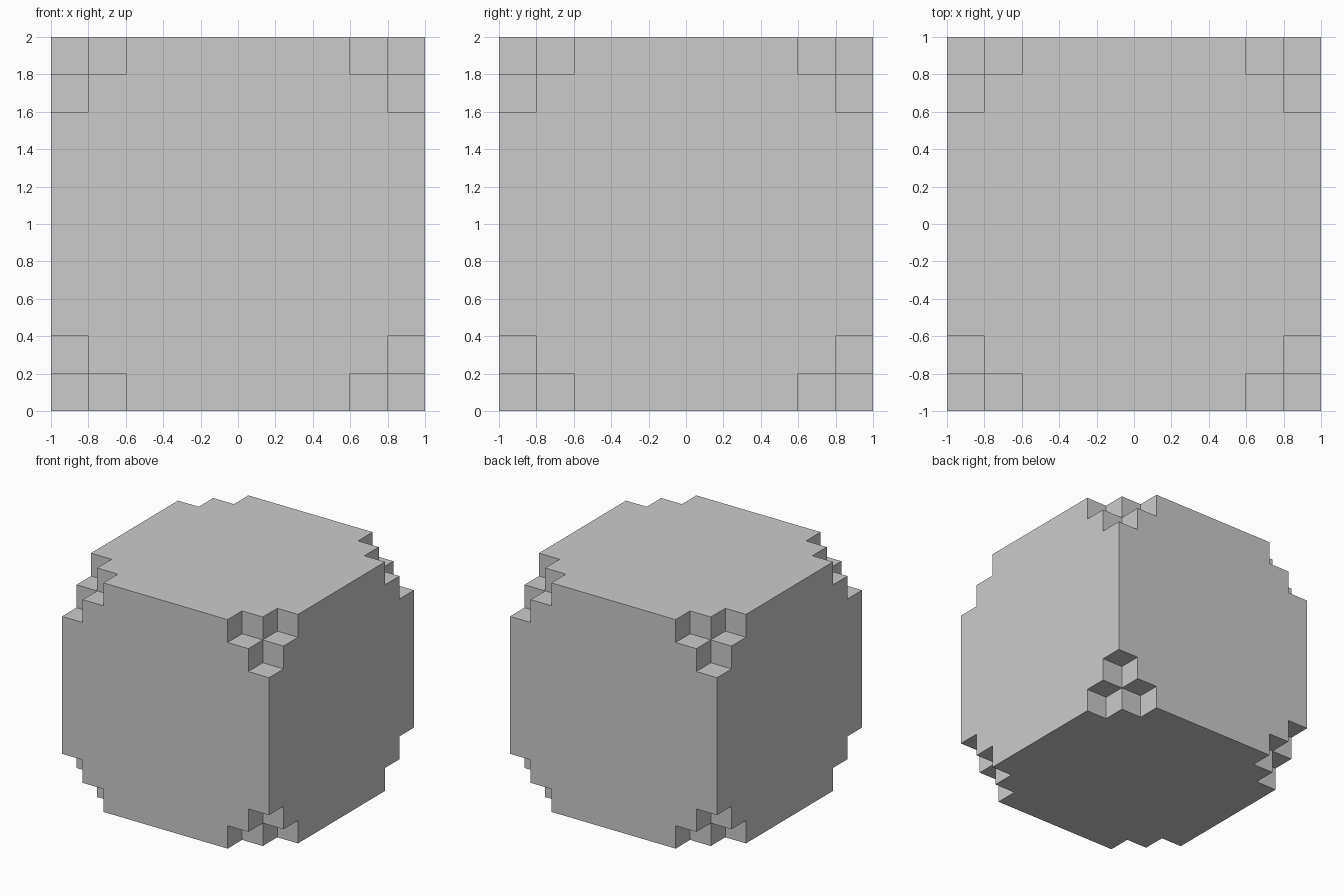
import bpy, bmesh, math
from mathutils import Vector

if "Cube" in bpy.data.objects:
    bpy.data.objects.remove(bpy.data.objects["Cube"])

N = 10            # blocks per side
S = 2 / N         # block size


def solid(cell):
    """Each corner loses its corner block and the three blocks touching it along the edges."""
    if any(c < 0 or c >= N for c in cell):
        return False
    return sum(min(c, N - 1 - c) for c in cell) > 1


# Skin of the block grid: one quad wherever a filled block meets an empty one
bm = bmesh.new()
for i in range(N):
    for j in range(N):
        for k in range(N):
            cell = (i, j, k)
            if not solid(cell):
                continue
            for axis in range(3):
                for side in (-1, 1):
                    near = list(cell)
                    near[axis] += side
                    if solid(near):
                        continue
                    n, u, v = Vector(), Vector(), Vector()
                    n[axis] = side
                    u[(axis + 1) % 3] = 1
                    v[(axis + 2) % 3] = side
                    mid = Vector(cell) + Vector((0.5, 0.5, 0.5)) + n / 2
                    ring = [mid + (a * u + b * v) / 2
                            for a, b in ((-1, -1), (1, -1), (1, 1), (-1, 1))]
                    bm.faces.new([bm.verts.new(p * S - Vector((1, 1, 0))) for p in ring])

# Weld the quads and merge flat areas into single faces
bmesh.ops.remove_doubles(bm, verts=bm.verts, dist=0.001)
bmesh.ops.dissolve_limit(bm, angle_limit=math.radians(1), verts=bm.verts, edges=bm.edges)

mesh = bpy.data.meshes.new("notched_cube")
bm.to_mesh(mesh)
bm.free()
bpy.context.collection.objects.link(bpy.data.objects.new("notched_cube", mesh))
